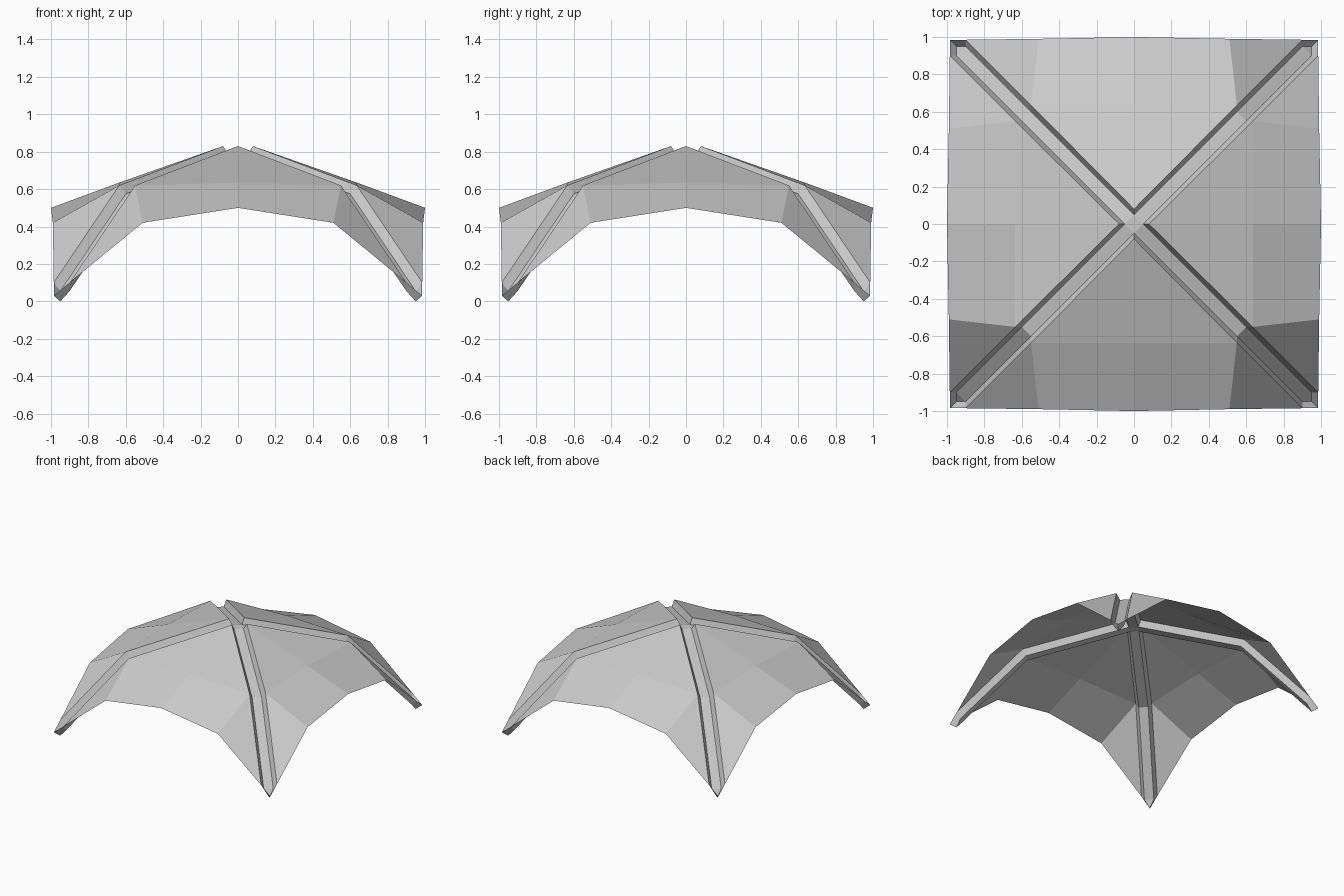
import bpy, bmesh
from math import pi
from mathutils import Vector, Matrix

cube = bpy.data.objects.get("Cube")
if cube:
    bpy.data.objects.remove(cube, do_unlink=True)

grey = bpy.data.materials.new("plain_grey")
grey.use_nodes = True
colour = (0.6, 0.6, 0.6, 1)
grey.diffuse_color = colour
grey.node_tree.nodes["Principled BSDF"].inputs["Base Color"].default_value = colour


def build(name, faces, turn=0.0):
    """Make a flat shaded mesh from polygons, every face looking upward."""
    bm = bmesh.new()
    for pts in faces:
        bm.faces.new([bm.verts.new(p) for p in pts])
    bmesh.ops.remove_doubles(bm, verts=bm.verts, dist=0.0005)
    bm.normal_update()
    for f in bm.faces:
        if f.normal.z < 0:
            f.normal_flip()
    bm.transform(Matrix.Rotation(turn, 4, 'Z'))
    mesh = bpy.data.meshes.new(name)
    bm.to_mesh(mesh)
    bm.free()
    mesh.materials.append(grey)
    obj = bpy.data.objects.new(name, mesh)
    bpy.context.collection.objects.link(obj)


def mirrored(faces, flip):
    return faces + [[flip(Vector(p)) for p in f] for f in faces]


# Front panel outline, right half: crown, knee line and springing edge
top = (0, -0.08, 0.83)
mid = (0, -0.635, 0.635)
knee = (0.55, -0.635, 0.62)
rim = (0, -1, 0.5)
haunch = (0.51, -0.99, 0.42)
foot = (0.9, -0.985, 0.1)
panel = mirrored([[top, mid, knee], [mid, rim, haunch, knee], [knee, haunch, foot]],
                 lambda p: Vector((-p.x, p.y, p.z)))

# Sunken rib channel along the diagonal
floor_top = (0, -0.05, 0.784)
floor_knee = (0.55, -0.6, 0.575)
floor_foot = (0.9, -0.95, 0.055)
tip = (0.985, -0.985, 0.03)
floor_tip = (0.95, -0.95, 0)


def across(p):
    p = Vector(p)
    return Vector((-p.y, -p.x, p.z))


walls = mirrored([[top, floor_top, floor_knee, knee],
                  [knee, floor_knee, floor_foot, foot],
                  [foot, floor_foot, floor_tip, tip]], across)
floor = [[floor_top, floor_knee, across(floor_knee), across(floor_top)],
         [floor_knee, floor_foot, across(floor_foot), across(floor_knee)],
         [floor_foot, floor_tip, across(floor_foot)]]

sides = ["front", "left", "back", "right"]
corners = ["front_left", "back_left", "back_right", "front_right"]
for i in range(4):
    build(sides[i] + "_vault_panel", panel, i * pi / 2)
    build(corners[i] + "_rib_channel", walls + floor, i * pi / 2)

# Small plate where the channels cross
build("crown_plate", [[Matrix.Rotation(i * pi / 2, 3, 'Z') @ Vector(floor_top)
                       for i in range(4)]])
